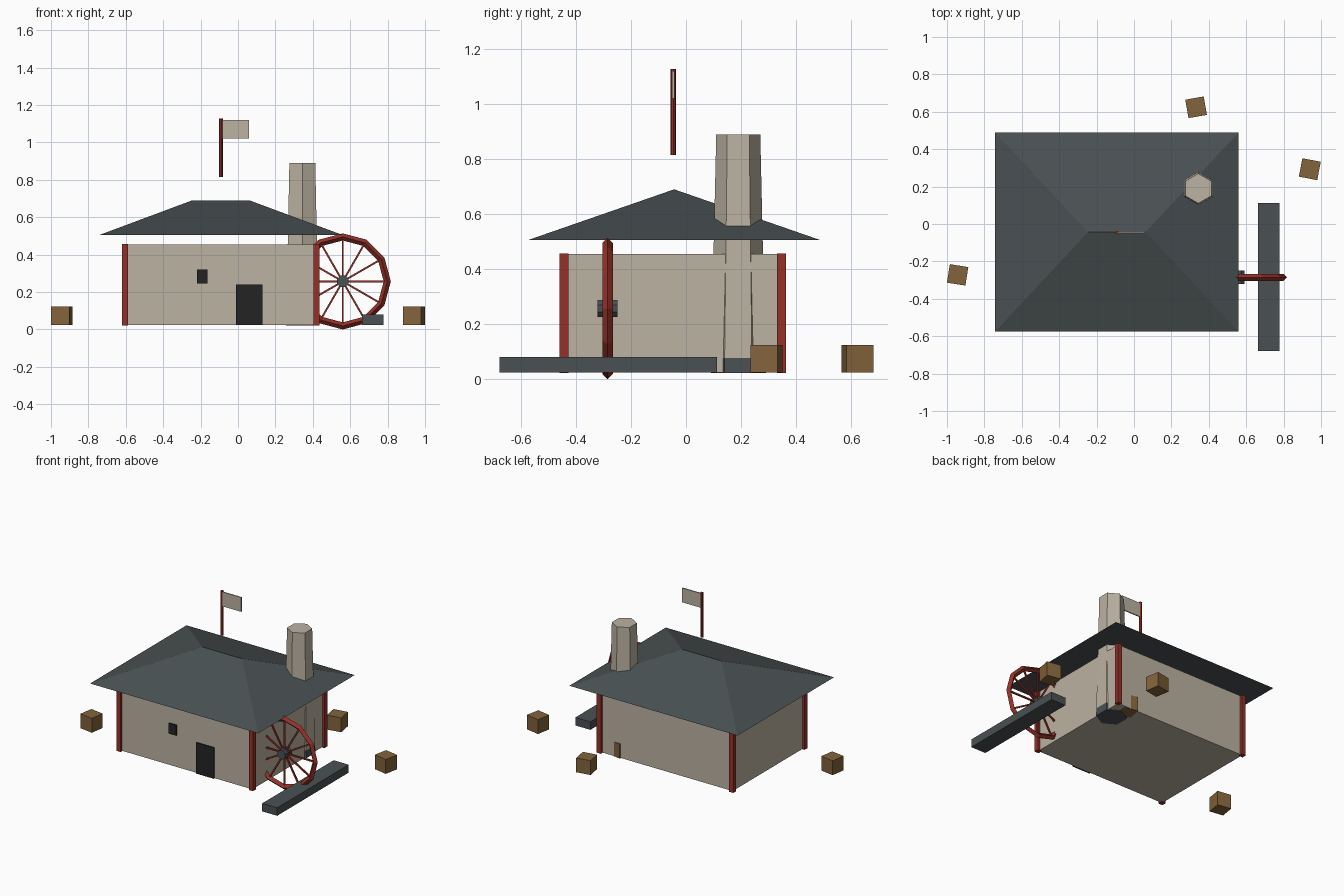
import bpy, bmesh, math
from mathutils import Matrix, Vector

if "Cube" in bpy.data.objects:
    bpy.data.objects.remove(bpy.data.objects["Cube"])


def mat(name, rgb):
    m = bpy.data.materials.new(name)
    m.diffuse_color = (*rgb, 1)
    m.use_nodes = True
    m.node_tree.nodes["Principled BSDF"].inputs["Base Color"].default_value = m.diffuse_color
    return m


PLASTER = mat("pale_plaster", (0.50, 0.445, 0.36))
SLATE = mat("dark_slate", (0.068, 0.082, 0.086))
RED = mat("red_timber", (0.30, 0.03, 0.022))
BROWN = mat("crate_brown", (0.225, 0.125, 0.045))
BLACK = mat("opening_black", (0.017, 0.017, 0.017))


def finish(name, bm, material):
    bmesh.ops.recalc_face_normals(bm, faces=bm.faces)
    me = bpy.data.meshes.new(name)
    bm.to_mesh(me)
    bm.free()
    me.materials.append(material)
    ob = bpy.data.objects.new(name, me)
    bpy.context.collection.objects.link(ob)
    return ob


def box(name, lo, hi, material, turn=0):
    lo, hi = Vector(lo), Vector(hi)
    bm = bmesh.new()
    m = (Matrix.Translation((lo + hi) / 2) @ Matrix.Rotation(math.radians(turn), 4, 'Z')
         @ Matrix.Diagonal((*(hi - lo), 1)))
    bmesh.ops.create_cube(bm, size=1, matrix=m)
    return finish(name, bm, material)


def tube(name, a, b, r1, r2, sides, material, spin=0):
    """Straight prism or taper from a to b."""
    a, b = Vector(a), Vector(b)
    d = b - a
    rot = d.to_track_quat('Z', 'Y').to_matrix().to_4x4()
    bm = bmesh.new()
    bmesh.ops.create_cone(bm, cap_ends=True, segments=sides, radius1=r1, radius2=r2,
                          depth=d.length,
                          matrix=Matrix.Translation((a + b) / 2) @ rot
                          @ Matrix.Rotation(math.radians(spin), 4, 'Z'))
    return finish(name, bm, material)


# House body and corner posts
X0, X1, Y0, Y1 = -0.604, 0.421, -0.443, 0.347
box("house_walls", (X0, Y0, 0.025), (X1, Y1, 0.455), PLASTER)
for i, x in enumerate((X0, X1)):
    for j, y in enumerate((Y0, Y1)):
        box(f"corner_post_{i}{j}", (x - .016, y - .016, .022), (x + .016, y + .016, .456), RED)

# Door and window plates on the front
box("door", (-0.01, Y0 - .009, 0.024), (0.13, Y0, 0.24), BLACK)
box("window", (-0.22, Y0 - .009, 0.247), (-0.163, Y0, 0.32), BLACK)

# Hip roof floating just above the walls
bm = bmesh.new()
eave = [bm.verts.new((x, y, 0.505)) for x, y in
        ((-0.742, -0.576), (0.56, -0.576), (0.56, 0.49), (-0.742, 0.49))]
r0 = bm.verts.new((-0.246, -0.043, 0.69))
r1 = bm.verts.new((0.062, -0.043, 0.69))
bm.faces.new(eave)
bm.faces.new((eave[0], eave[1], r1, r0))
bm.faces.new((eave[1], eave[2], r1))
bm.faces.new((eave[2], eave[3], r0, r1))
bm.faces.new((eave[3], eave[0], r0))
finish("hip_roof", bm, SLATE)

# Tapered six-sided chimney with a dark hearth at its foot
cx, cy = 0.344, 0.19
tube("chimney", (cx, cy, .075), (cx, cy, .89), .099, .080, 6, PLASTER)
tube("hearth", (cx, cy, .022), (cx, cy, .076), .100, .099, 6, SLATE)

# Flag on a pole above the ridge
tube("flag_pole", (-.091, -.046, .815), (-.091, -.046, 1.128), .0095, .0095, 8, RED)
box("flag", (-.085, -.050, 1.02), (.06, -.042, 1.12), PLASTER)

# Water wheel: twelve-sided rim with diamond section, spokes and hub
wx, wy, wz = 0.56, -0.285, 0.257
bm = bmesh.new()
N, R, T = 12, 0.238, 0.019
rings = []
for i in range(N):
    a = 2 * math.pi * i / N
    ring = []
    for k in range(4):
        b = math.pi * k / 2
        r = R + T * math.cos(b)
        ring.append(bm.verts.new((wx + r * math.cos(a), wy + T * math.sin(b),
                                  wz + r * math.sin(a))))
    rings.append(ring)
for i in range(N):
    p, q = rings[i], rings[(i + 1) % N]
    for k in range(4):
        bm.faces.new((p[k], q[k], q[(k + 1) % 4], p[(k + 1) % 4]))
finish("wheel_rim", bm, RED)
for i in range(N):
    a = 2 * math.pi * i / N
    tip = (wx + R * math.cos(a), wy, wz + R * math.sin(a))
    tube(f"wheel_spoke_{i}", (wx, wy, wz), tip, .007, .007, 4, RED, 45)
tube("wheel_hub", (wx, wy - .036, wz), (wx, wy + .036, wz), .033, .033, 8, SLATE, 22.5)

# Water channel beside the wheel
box("water_channel", (0.662, -0.678, 0.025), (0.778, 0.112, 0.081), SLATE)

# Scattered crates, one half buried in the back wall
for i, (x, y, turn) in enumerate(((0.332, 0.624, 10), (0.94, 0.293, -11),
                                  (-0.943, -0.272, -9), (0.305, 0.298, -10))):
    box(f"crate_{i}", (x - .05, y - .05, .0235), (x + .05, y + .05, .124), BROWN, turn)
